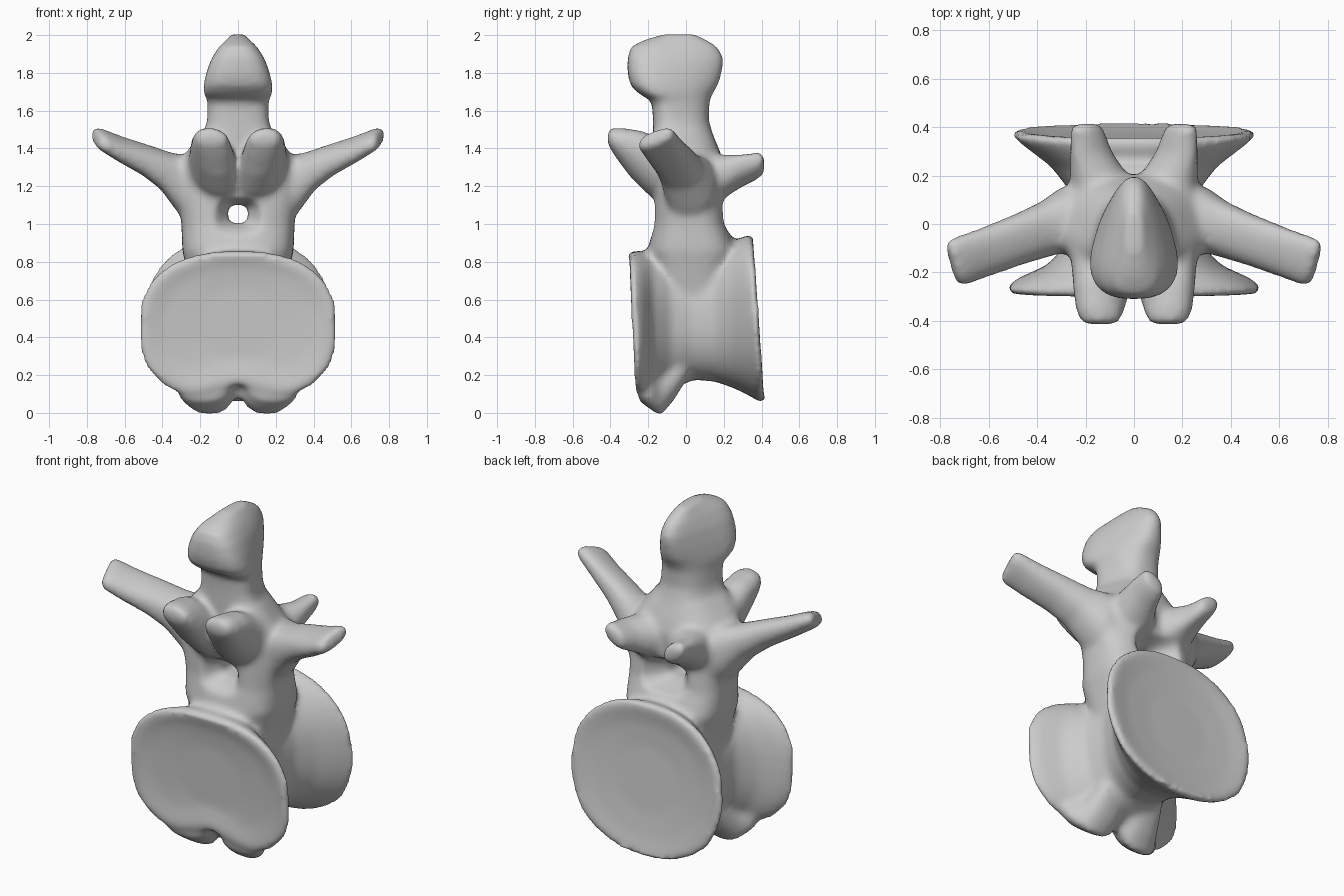
import bpy, bmesh, math
from mathutils import Vector

SIDES = 40


def ring(c, u, v, n=2.4, taper=0.0):
    """Superellipse section around c, spanned by u and v; taper narrows u towards +v."""
    pts = []
    for i in range(SIDES):
        a = 2 * math.pi * i / SIDES
        ca, sa = math.cos(a), math.sin(a)
        x = math.copysign(abs(ca) ** (2 / n), ca)
        y = math.copysign(abs(sa) ** (2 / n), sa)
        pts.append(Vector(c) + Vector(u) * x * (1 - taper * y) + Vector(v) * y)
    return pts


def loft(bm, rings, mirror=False):
    """Skin the rings into a closed solid, optionally with a copy across x = 0."""
    for s in ((1, -1) if mirror else (1,)):
        vs = [[bm.verts.new((p.x * s, p.y, p.z)) for p in r] for r in rings]
        for a, b in zip(vs, vs[1:]):
            for i in range(SIDES):
                j = (i + 1) % SIDES
                bm.faces.new((a[i], a[j], b[j], b[i]))
        bm.faces.new(vs[0][::-1])
        bm.faces.new(vs[-1])


def to_object(name, bm):
    bmesh.ops.recalc_face_normals(bm, faces=bm.faces)
    me = bpy.data.meshes.new(name)
    bm.to_mesh(me)
    bm.free()
    ob = bpy.data.objects.new(name, me)
    bpy.context.collection.objects.link(ob)
    return ob


def column(rows, n):
    """Horizontal sections from z, front y, back y, half width, taper."""
    return [ring((0, (f + b) / 2, z), (w, 0, 0), (0, (b - f) / 2, 0), n, t)
            for z, f, b, w, t in rows]


bm = bmesh.new()

# Spool-shaped body with dished ends: y, half width, bottom z, top z, lean, exponent
body = [(-.258, .20, .28, .66, -.01, 2.4), (-.268, .39, .17, .76, -.015, 2.4),
        (-.288, .50, .065, .84, -.02, 2.5), (-.265, .532, .045, .86, -.02, 2.5),
        (-.225, .48, .05, .855, -.015, 2.4), (-.17, .36, .07, .85, -.01, 2.3),
        (-.08, .275, .12, .84, 0, 2.3), (.04, .25, .175, .84, 0, 2.3),
        (.15, .275, .165, .86, -.005, 2.3), (.24, .345, .13, .89, -.015, 2.3),
        (.32, .45, .085, .93, -.025, 2.25), (.365, .505, .055, .945, -.03, 2.25),
        (.39, .485, .065, .93, -.03, 2.25), (.37, .36, .17, .82, -.025, 2.25),
        (.36, .20, .30, .68, -.015, 2.25)]
sections = [ring((0, y, (b + t) / 2), (w, 0, 0), (0, lean, (t - b) / 2), n)
            for y, w, b, t, lean, n in body]
# Notch in the lower front rim
for r in sections[1:5]:
    for p in r:
        if p.z < .3:
            p.z += .10 * math.exp(-(p.x / .2) ** 2)
loft(bm, sections)

# Two broad knobs under the front of the body
loft(bm, [ring((.19, -.25, .15), (.13, 0, 0), (0, 0, .085)),
          ring((.17, -.19, .12), (.15, 0, 0), (0, 0, .10)),
          ring((.14, -.135, .105), (.12, 0, -.01), (0, 0, .12)),
          ring((.13, -.07, .16), (.10, 0, 0), (0, 0, .10)),
          ring((.12, 0, .25), (.08, 0, 0), (0, 0, .08))], True)

# Arch block
loft(bm, column([(.55, -.12, .18, .23, 0), (.75, -.17, .24, .27, 0),
                 (.86, -.20, .27, .295, 0), (1.0, -.175, .215, .30, 0),
                 (1.15, -.17, .20, .315, .05), (1.27, -.165, .205, .325, .1),
                 (1.36, -.165, .19, .275, .2), (1.48, -.17, .14, .185, .25)], 3.0))

# Upright spine with a hooked head
loft(bm, column([(1.3, -.16, .21, .22, .2), (1.45, -.175, .15, .18, .25),
                 (1.55, -.175, .12, .155, .22), (1.65, -.18, .125, .15, .28),
                 (1.69, -.25, .14, .165, .35), (1.735, -.295, .17, .162, .4),
                 (1.80, -.31, .19, .148, .42), (1.88, -.31, .20, .122, .42),
                 (1.94, -.29, .165, .09, .35), (1.975, -.22, .11, .06, .2),
                 (2.005, -.12, .05, .035, 0)], 2.8))

# Side wings
loft(bm, [ring((.18, .04, 1.13), (0, .14, 0), (0, 0, .22)),
          ring((.30, .015, 1.22), (0, .135, .01), (-.03, 0, .145)),
          ring((.38, -.025, 1.28), (0, .118, .015), (-.03, 0, .095)),
          ring((.48, -.065, 1.335), (.01, .106, .025), (-.03, 0, .072)),
          ring((.62, -.118, 1.395), (.018, .10, .03), (-.02, 0, .058)),
          ring((.725, -.157, 1.447), (.025, .10, .033), (-.015, 0, .047)),
          ring((.755, -.165, 1.46), (.025, .088, .03), (-.01, 0, .037))], True)

# Front joint lobes, spreading from the midline
loft(bm, [ring((.13, -.04, 1.27), (.15, 0, .01), (.02, 0, .17)),
          ring((.125, -.17, 1.305), (.132, 0, .02), (.02, .03, .15), 2.1),
          ring((.135, -.27, 1.375), (.115, 0, .01), (.02, .03, .12), 2.1),
          ring((.14, -.36, 1.43), (.10, 0, .005), (.01, .01, .08), 2.1),
          ring((.14, -.415, 1.462), (.075, 0, 0), (0, 0, .042), 2.1)], True)

# Back joint lobes
loft(bm, [ring((.13, .08, 1.21), (.13, 0, 0), (0, 0, .16)),
          ring((.145, .2, 1.25), (.12, 0, .02), (0, 0, .115), 2.2),
          ring((.175, .29, 1.28), (.09, 0, .035), (0, 0, .08), 2.2),
          ring((.19, .37, 1.305), (.073, 0, .04), (-.01, 0, .06), 2.2),
          ring((.195, .415, 1.32), (.06, 0, .035), (-.01, 0, .045), 2.2)], True)

vertebra = to_object("vertebra", bm)

# Canal through the arch, flaring down to the rims of the body
bm = bmesh.new()
loft(bm, [ring((0, y, z), (w, 0, 0), (0, 0, h), 3)
          for y, w, h, z in [(-.5, .24, .15, 1.03), (-.23, .19, .13, 1.03),
                             (-.14, .10, .075, 1.05), (-.07, .054, .05, 1.053),
                             (.08, .054, .05, 1.053), (.15, .11, .075, 1.055),
                             (.25, .2, .11, 1.06), (.5, .24, .12, 1.07)]])
canal = to_object("canal_cutter", bm)
canal.hide_render = True
canal.hide_set(True)


def remesh(name):
    m = vertebra.modifiers.new(name, 'REMESH')
    m.mode = 'VOXEL'
    m.voxel_size = .016
    m.use_smooth_shade = True


# Fuse the parts, cut the canal and soften the joins
remesh("fuse")
cut = vertebra.modifiers.new("canal", 'BOOLEAN')
cut.operation = 'DIFFERENCE'
cut.object = canal
remesh("even_out")
soft = vertebra.modifiers.new("soften", 'SMOOTH')
soft.factor = .5
soft.iterations = 9
